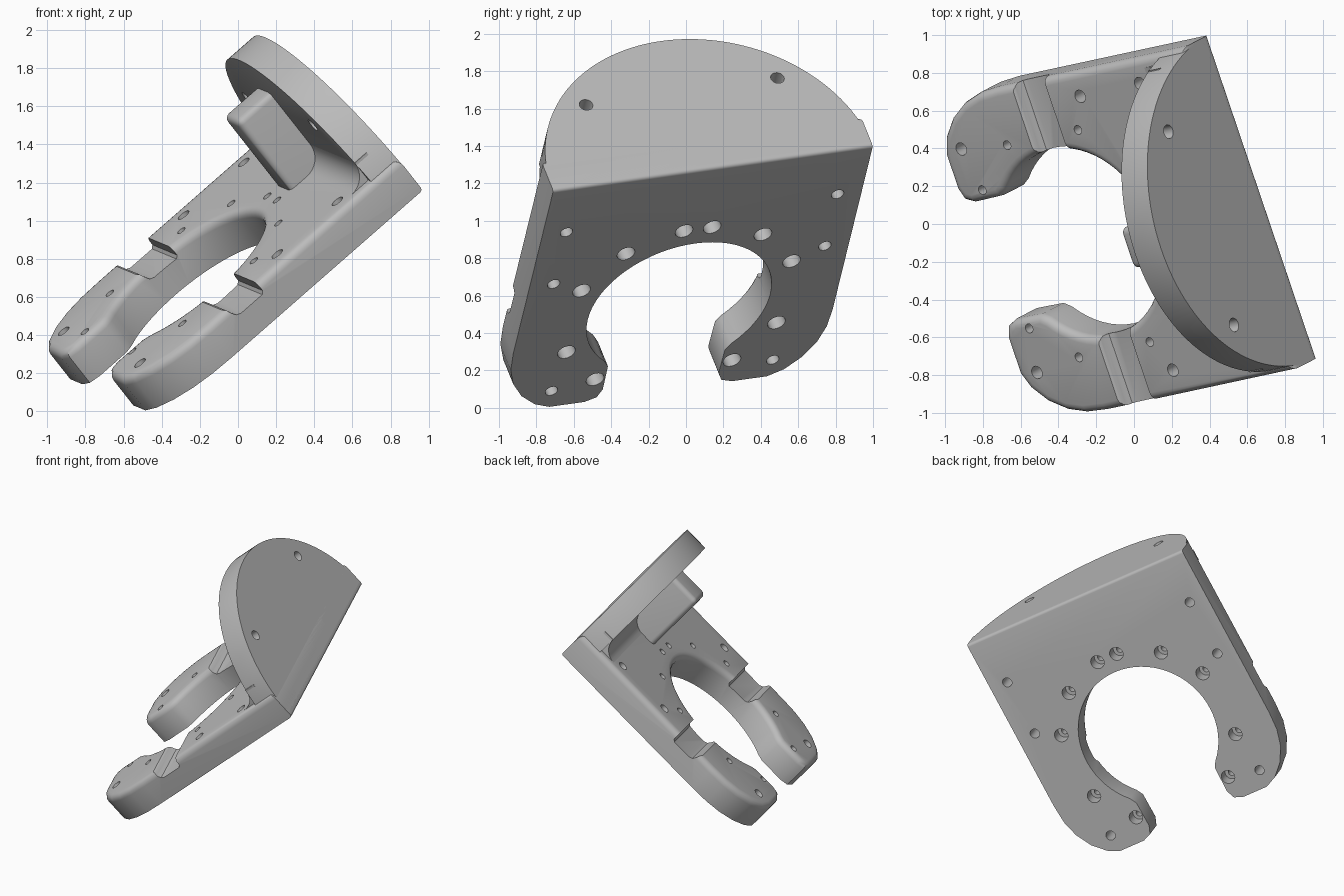
import bpy, bmesh
from math import sin, cos, pi, radians
from mathutils import Matrix, Vector

cube = bpy.data.objects.get("Cube")
if cube:
    bpy.data.objects.remove(cube, do_unlink=True)

# Tilted frame: x along the heel edge, y toward the prongs, z up from the base
v = Vector((-0.318, 0.939, 0.132)).normalized()
u = Vector((-0.741, -0.165, -0.651))
u = (u - v * u.dot(v)).normalized()
w = v.cross(u)
FRAME = Matrix.Translation((0.68, 0.145, 1.28)) @ Matrix((v, u, w)).transposed().to_4x4()

HALF = 0.91      # half width of the bracket
THICK = 0.22     # base thickness
WALL = 0.184     # upright thickness
EPS = 1e-4

grey = bpy.data.materials.new("plain_grey")
grey.use_nodes = True
grey.diffuse_color = (0.5, 0.5, 0.5, 1)
grey.node_tree.nodes["Principled BSDF"].inputs["Base Color"].default_value = (0.5, 0.5, 0.5, 1)


def make_object(name, bm):
    bmesh.ops.recalc_face_normals(bm, faces=bm.faces)
    mesh = bpy.data.meshes.new(name)
    bm.to_mesh(mesh)
    bm.free()
    mesh.materials.append(grey)
    obj = bpy.data.objects.new(name, mesh)
    bpy.context.collection.objects.link(obj)
    obj.matrix_world = FRAME
    return obj


def prism(points, place, low, high):
    """Extrude a closed outline from low to high; place maps (p, q, depth) to xyz."""
    bm = bmesh.new()
    face = bm.faces.new([bm.verts.new(place(p, q, low)) for p, q in points])
    ext = bmesh.ops.extrude_face_region(bm, geom=[face])
    shift = Vector(place(0, 0, high)) - Vector(place(0, 0, low))
    bmesh.ops.translate(bm, vec=shift, verts=[g for g in ext["geom"] if isinstance(g, bmesh.types.BMVert)])
    bmesh.ops.recalc_face_normals(bm, faces=bm.faces)
    return bm


def round_edges(bm, rule, size):
    edges = [e for e in bm.edges if all(rule(p.co) for p in e.verts)]
    bmesh.ops.bevel(bm, geom=edges, offset=size, segments=4, profile=0.5,
                    affect='EDGES', clamp_overlap=True)


def cylinders(name, centres, radius, low, high, along_y=False):
    bm = bmesh.new()
    turn = Matrix.Rotation(radians(-90), 4, 'X') if along_y else Matrix()
    for p, q in centres:
        mid = (low + high) / 2
        spot = (p, mid, q) if along_y else (p, q, mid)
        bmesh.ops.create_cone(bm, cap_ends=True, segments=24, radius1=radius, radius2=radius,
                              depth=high - low, matrix=Matrix.Translation(spot) @ turn)
    return make_object(name, bm)


def cut(target, cutter):
    cutter.hide_render = True
    mod = target.modifiers.new("cut", 'BOOLEAN')
    mod.operation = 'DIFFERENCE'
    mod.solver = 'EXACT'
    mod.object = cutter
    bpy.context.view_layer.update()
    bpy.context.view_layer.objects.active = target
    bpy.ops.object.modifier_apply(modifier=mod.name)
    bpy.data.objects.remove(cutter, do_unlink=True)


def both_sides(points):
    return [(s * p, q) for p, q in points for s in (1, -1)]


def flat(p, q, d):
    return (p, q, d)


def upright_plane(p, q, d):
    return (p, d, q)


def side_plane(p, q, d):
    return (d, p, q)


# Base plate: horseshoe outline with a round mouth
side = [(HALF, 0), (HALF, 1.34), (0.9, 1.48), (0.865, 1.6), (0.80, 1.71), (0.71, 1.795),
        (0.62, 1.835), (0.42, 1.835), (0.355, 1.81), (0.33, 1.75), (0.333, 1.56)]
mouth = []
for i in range(49):
    t = radians(44) + (2 * pi - radians(88)) * i / 48
    mouth.append((0.52 * sin(t), 1.138 + 0.52 * cos(t)))
outline = side + mouth + [(-p, q) for p, q in reversed(side)]
bm = prism(outline, flat, 0, THICK)
round_edges(bm, lambda c: c.z > THICK - EPS, 0.045)
round_edges(bm, lambda c: c.y < EPS and c.z < EPS, 0.02)
base = make_object("base_plate", bm)

# Cross groove that leaves the prongs as raised pads
groove = [(1.0, 0.4), (1.0, 0.165), (1.015, 0.15), (1.165, 0.15), (1.19, 0.16),
          (1.205, 0.185), (1.215, 0.21), (1.235, 0.225), (1.235, 0.4)]
cut(base, make_object("groove_cutter", prism(groove, side_plane, -1.2, 1.2)))

# Plain holes, then the ring of counterbored holes around the mouth
plain = both_sides([(0.772, 0.37), (0.772, 0.795), (0.63, 1.703)])
ring = both_sides([(0.08, 0.5), (0.39, 0.623), (0.598, 0.885), (0.598, 1.39), (0.39, 1.656)])
cut(base, cylinders("plain_hole_cutter", plain, 0.035, -0.1, 0.4))
cut(base, cylinders("counterbore_cutter", ring, 0.05, -0.1, 0.1))
cut(base, cylinders("ring_hole_cutter", ring, 0.025, 0.05, 0.4))

# Half-round upright plate
arc = [(HALF * cos(pi * i / 64), HALF * sin(pi * i / 64)) for i in range(1, 64)]
foot = 0.03
bm = prism([(HALF, foot)] + arc + [(-HALF, foot)], upright_plane, 0, WALL)
round_edges(bm, lambda c: c.y > WALL - EPS and (c.z > foot + EPS or abs(c.x) > HALF - EPS)
            and c.z > foot + EPS, 0.05)
upright = make_object("upright_plate", bm)
cut(upright, cylinders("upright_hole_cutter", both_sides([(0.545, 0.55)]), 0.037, -0.1, 0.4, True))

# Concave fillet in the inner corner
r = 0.12
curve = [(WALL + r - r * sin(pi / 2 * i / 8), THICK + r - r * cos(pi / 2 * i / 8)) for i in range(9)]
wedge = [(0.1, 0.1), (WALL + r, 0.1)] + curve + [(0.1, THICK + r)]
fillet = make_object("corner_fillet", prism(wedge, side_plane, -0.85, 0.85))

# Central rib against the upright
bm = prism([(0.1, 0.1), (0.42, 0.1), (0.42, 0.7), (0.1, 0.7)], side_plane, -0.115, 0.115)
round_edges(bm, lambda c: c.y > 0.4 or c.z > 0.6, 0.035)
rib = make_object("centre_rib", bm)

# Smooth the rounded surfaces, keep the hard edges
bpy.ops.object.select_all(action='DESELECT')
for obj in (base, upright, fillet, rib):
    obj.select_set(True)
bpy.context.view_layer.objects.active = base
bpy.ops.object.shade_smooth_by_angle(angle=radians(35))
